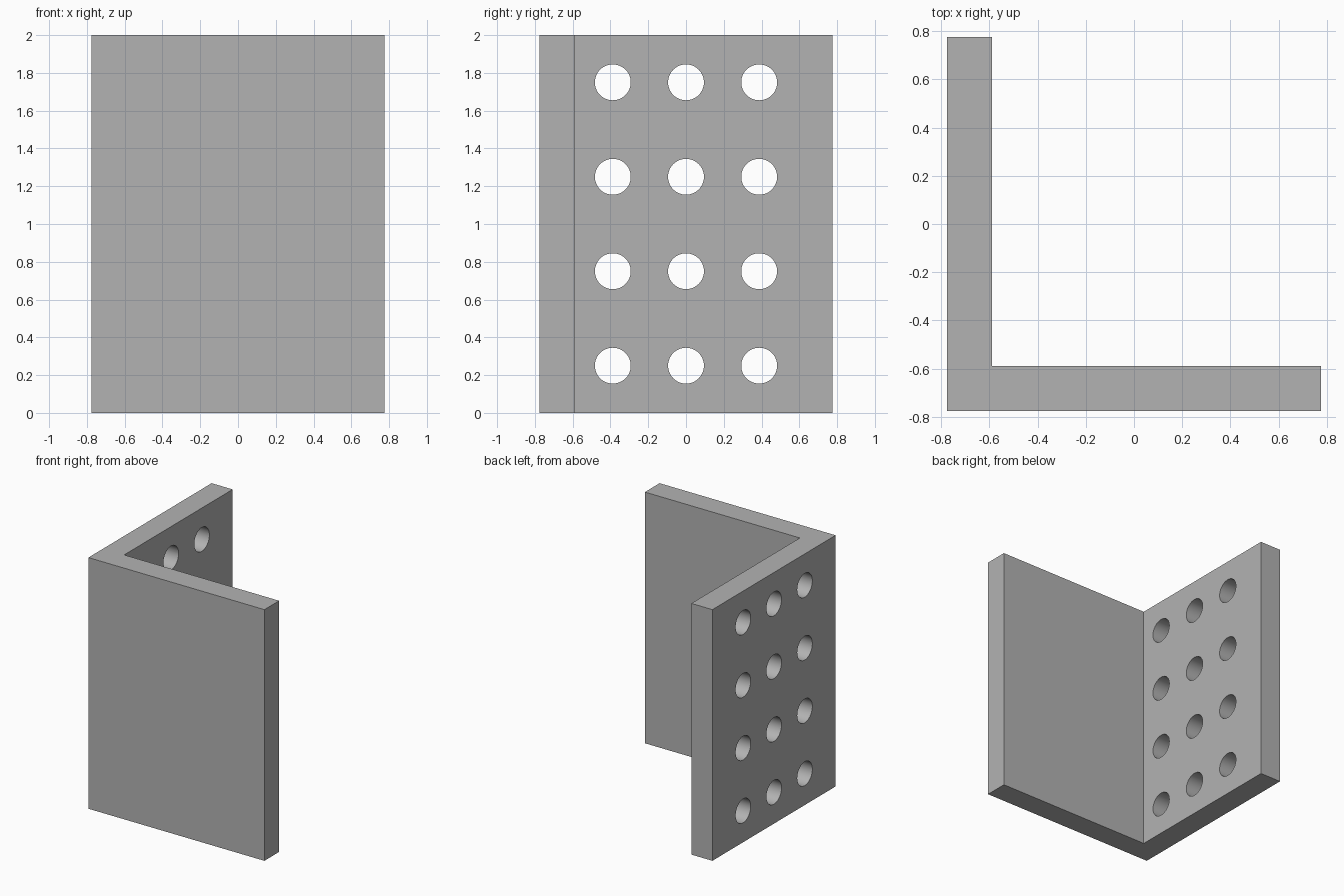
import bpy
import bmesh
from math import radians
from mathutils import Matrix, Vector

if "Cube" in bpy.data.objects:
    bpy.data.objects.remove(bpy.data.objects["Cube"], do_unlink=True)

HALF = 0.775        # half the width and depth
INNER = -0.59       # inner faces of both plates
HEIGHT = 2.0
HOLE_RADIUS = 0.095

grey = bpy.data.materials.new("plain_grey")
grey.use_nodes = True
colour = (0.45, 0.45, 0.45, 1)
grey.diffuse_color = colour
grey.node_tree.nodes["Principled BSDF"].inputs["Base Color"].default_value = colour


def make_object(name, bm):
    bmesh.ops.recalc_face_normals(bm, faces=bm.faces)
    mesh = bpy.data.meshes.new(name)
    bm.to_mesh(mesh)
    bm.free()
    mesh.materials.append(grey)
    obj = bpy.data.objects.new(name, mesh)
    bpy.context.collection.objects.link(obj)
    return obj


# L-shaped bracket, extruded from its plan
plan = [(-HALF, -HALF), (HALF, -HALF), (HALF, INNER),
        (INNER, INNER), (INNER, HALF), (-HALF, HALF)]
bm = bmesh.new()
face = bm.faces.new([bm.verts.new((x, y, 0)) for x, y in plan])
top = bmesh.ops.extrude_face_region(bm, geom=[face])["geom"]
bmesh.ops.translate(bm, vec=Vector((0, 0, HEIGHT)),
                    verts=[v for v in top if isinstance(v, bmesh.types.BMVert)])
bracket = make_object("angle_bracket", bm)

# Grid of bolt holes through the side plate
bm = bmesh.new()
for column in (-1, 0, 1):
    for row in range(4):
        place = Matrix.Translation(((INNER - HALF) / 2, column * HALF / 2, 0.25 + row * 0.5))
        bmesh.ops.create_cone(bm, cap_ends=True, segments=48, radius1=HOLE_RADIUS,
                              radius2=HOLE_RADIUS, depth=0.4,
                              matrix=place @ Matrix.Rotation(radians(90), 4, "Y"))
cutter = make_object("hole_cutter", bm)
cutter.hide_render = True

cut = bracket.modifiers.new("bolt_holes", "BOOLEAN")
cut.operation = "DIFFERENCE"
cut.solver = "EXACT"
cut.object = cutter

bpy.ops.object.select_all(action="DESELECT")
bracket.select_set(True)
bpy.context.view_layer.objects.active = bracket
bpy.ops.object.modifier_apply(modifier=cut.name)
bpy.data.objects.remove(cutter, do_unlink=True)
bpy.ops.object.shade_smooth_by_angle(angle=radians(30))
